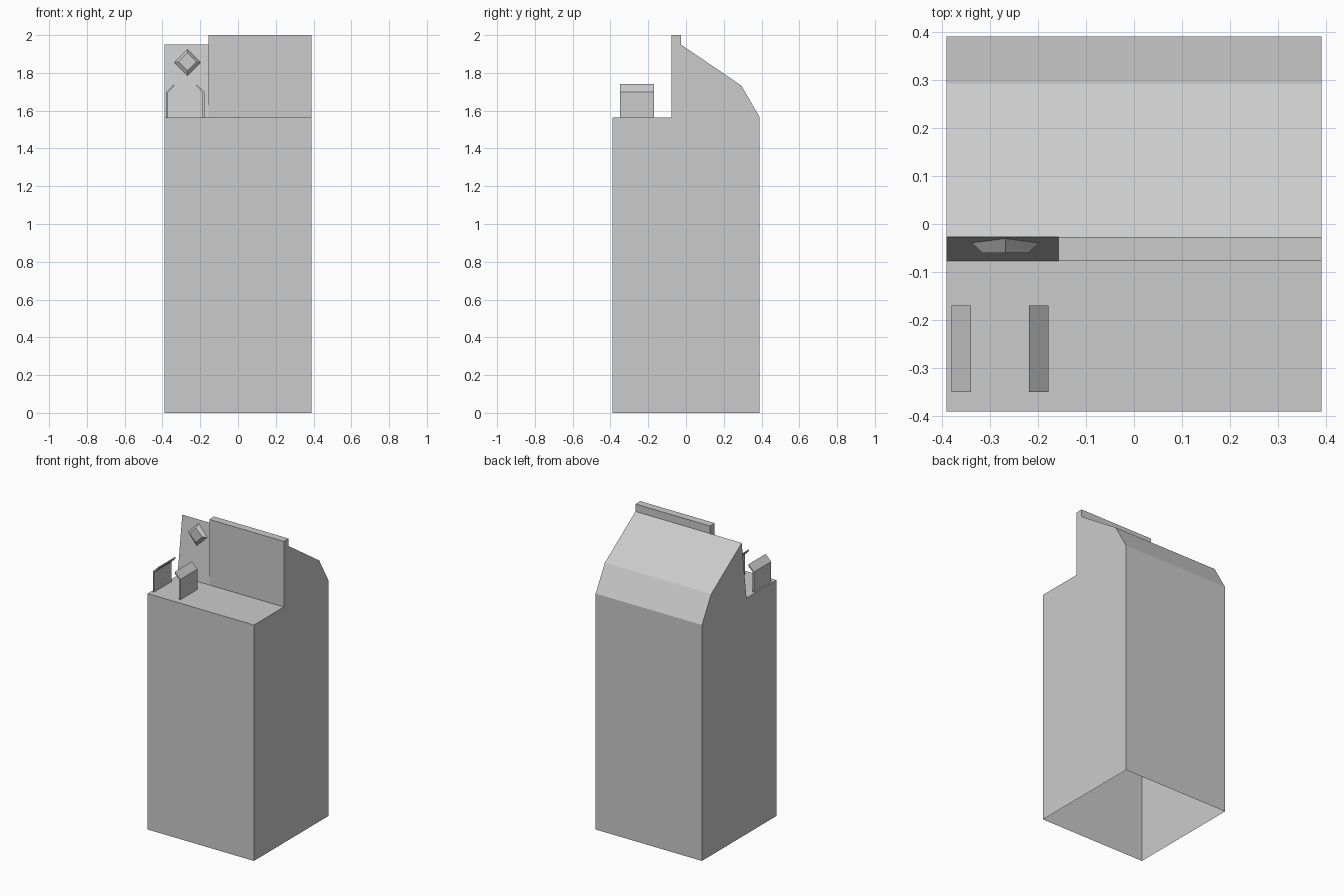
import bpy, bmesh

cube = bpy.data.objects.get("Cube")
if cube:
    bpy.data.objects.remove(cube, do_unlink=True)

grey = bpy.data.materials.new("plain_grey")
grey.use_nodes = True
grey.diffuse_color = (0.6, 0.6, 0.6, 1)
grey.node_tree.nodes["Principled BSDF"].inputs["Base Color"].default_value = (0.6, 0.6, 0.6, 1)


def finish(bm, name):
    """Weld, orient and link a mesh as a flat-shaded object."""
    bmesh.ops.remove_doubles(bm, verts=bm.verts, dist=1e-5)
    bmesh.ops.recalc_face_normals(bm, faces=bm.faces)
    mesh = bpy.data.meshes.new(name)
    bm.to_mesh(mesh)
    bm.free()
    mesh.materials.append(grey)
    obj = bpy.data.objects.new(name, mesh)
    bpy.context.collection.objects.link(obj)
    return obj


def face(bm, points):
    return bm.faces.new([bm.verts.new(p) for p in points])


def strip(bm, profile, x0, x1):
    """Sweep an open (y, z) profile along x."""
    for (ya, za), (yb, zb) in zip(profile, profile[1:]):
        face(bm, [(x0, ya, za), (x1, ya, za), (x1, yb, zb), (x0, yb, zb)])


# Cabinet shell, open underneath, with a recessed sloping panel on one side
HALF, STEP = 0.39, -0.157
ledge = [(-HALF, 0), (-HALF, 1.565), (-0.077, 1.565)]
wall_top = [(-0.077, 2.0), (-0.027, 2.0)]
back = [(-0.027, 1.95), (0.293, 1.733), (HALF, 1.565), (HALF, 0)]

bm = bmesh.new()
strip(bm, ledge + back, -HALF, STEP)
strip(bm, ledge + wall_top + back, STEP, HALF)
face(bm, [(-HALF, y, z) for y, z in ledge + back])
face(bm, [(HALF, y, z) for y, z in ledge + wall_top + back])
face(bm, [(STEP, y, z) for y, z in ledge[-1:] + wall_top + back[:1]])
finish(bm, "cabinet_body")

# Pair of bent guide plates standing on the ledge, mirrored about their middle
GUIDE_X = -0.279
section = [(0.101, 1.565), (0.101, 1.70), (0.06, 1.74),
           (0.06, 1.728), (0.091, 1.697), (0.091, 1.565)]
for side, name in ((-1, "right_guide"), (1, "left_guide")):
    bm = bmesh.new()
    base = face(bm, [(GUIDE_X + side * x, -0.35, z) for x, z in section])
    grown = bmesh.ops.extrude_face_region(bm, geom=[base], use_keep_orig=True)
    moved = [v for v in grown["geom"] if isinstance(v, bmesh.types.BMVert)]
    bmesh.ops.translate(bm, verts=moved, vec=(0, 0.18, 0))
    finish(bm, name)

# Diamond button with a flat front, seated on the sloping panel
CX, CZ = -0.268, 1.855
corners = [(0, 1), (1, 0), (0, -1), (-1, 0)]


def panel_y(z):
    return -0.077 + 0.05 * (z - 1.565) / 0.385


outer = [(CX + 0.07 * a, panel_y(CZ + 0.07 * b), CZ + 0.07 * b) for a, b in corners]
inner = [(CX + 0.048 * a, -0.06, CZ + 0.004 + 0.048 * b) for a, b in corners]
bm = bmesh.new()
face(bm, inner)
for i in range(4):
    j = (i + 1) % 4
    face(bm, [outer[i], outer[j], inner[j], inner[i]])
face(bm, outer)
finish(bm, "diamond_button")
